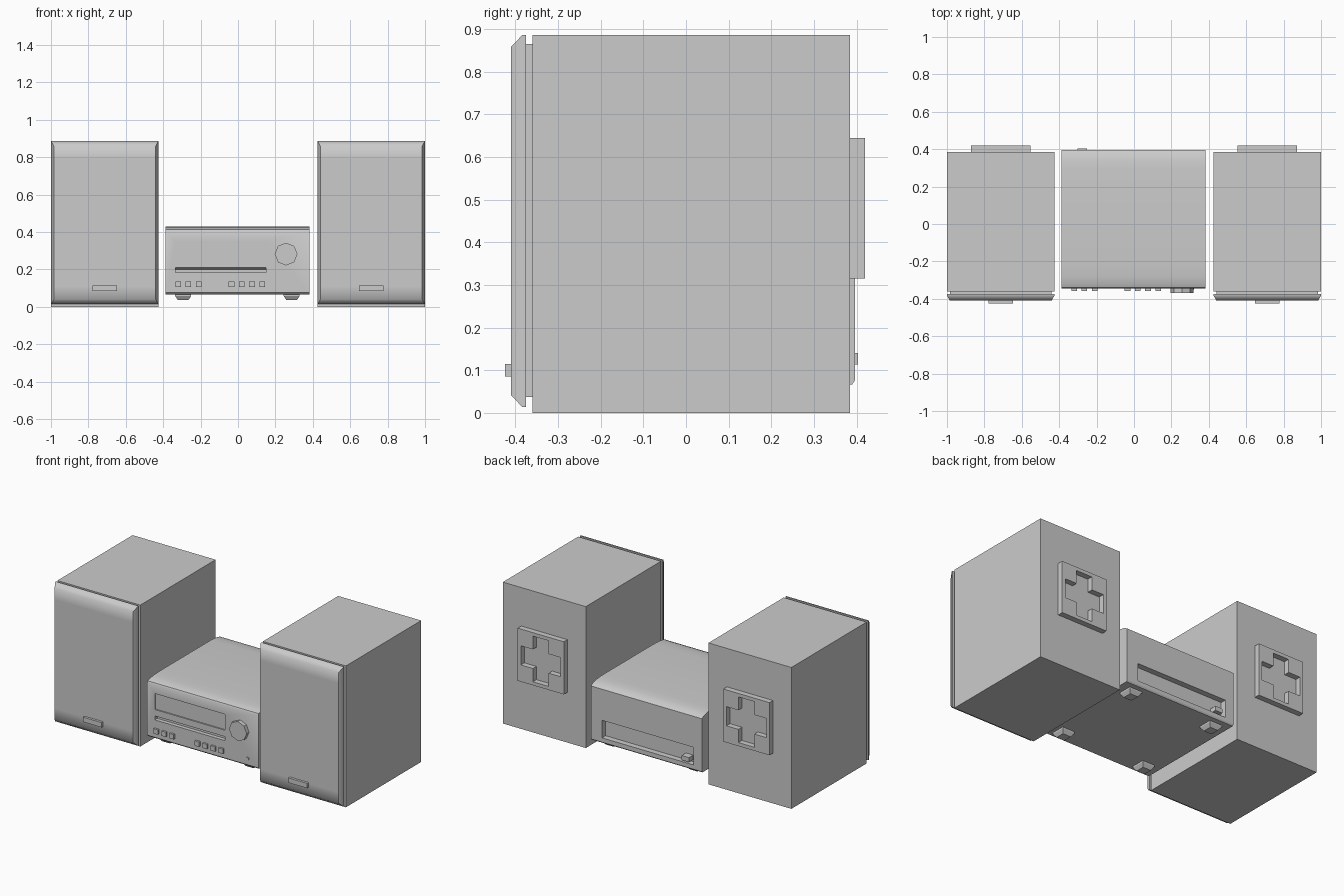
import bpy, bmesh, math
from mathutils import Matrix

old = bpy.data.objects.get("Cube")
if old:
    bpy.data.objects.remove(old, do_unlink=True)

grey = bpy.data.materials.new("plain grey")
grey.use_nodes = True
COLOUR = (0.6, 0.6, 0.6, 1)
grey.diffuse_color = COLOUR
grey.node_tree.nodes["Principled BSDF"].inputs["Base Color"].default_value = COLOUR


def finish(name, bm):
    bmesh.ops.recalc_face_normals(bm, faces=bm.faces)
    mesh = bpy.data.meshes.new(name)
    bm.to_mesh(mesh)
    bm.free()
    mesh.materials.append(grey)
    ob = bpy.data.objects.new(name, mesh)
    bpy.context.collection.objects.link(ob)
    return ob


def add_box(bm, x, y, z):
    """Box given by its (low, high) range on each axis."""
    mid = [(a + b) / 2 for a, b in (x, y, z)]
    size = [b - a for a, b in (x, y, z)]
    bmesh.ops.create_cube(bm, size=1, matrix=Matrix.Translation(mid) @ Matrix.Diagonal((*size, 1)))


def box(name, x, y, z):
    bm = bmesh.new()
    add_box(bm, x, y, z)
    return finish(name, bm)


def loft(name, rings):
    """Closed solid through a list of vertex rings."""
    bm = bmesh.new()
    loops = [[bm.verts.new(p) for p in ring] for ring in rings]
    for a, b in zip(loops, loops[1:]):
        for i in range(len(a)):
            j = (i + 1) % len(a)
            bm.faces.new((a[i], a[j], b[j], b[i]))
    bm.faces.new(loops[0])
    bm.faces.new(loops[-1])
    return finish(name, bm)


def extrude_x(name, profile, x0, x1):
    return loft(name, [[(x, y, z) for y, z in profile] for x in (x0, x1)])


def disc(name, x, z, radius, y0, y1, sides):
    bm = bmesh.new()
    place = Matrix.Translation((x, (y0 + y1) / 2, z)) @ Matrix.Rotation(math.pi / 2, 4, 'X')
    bmesh.ops.create_cone(bm, cap_ends=True, segments=sides, radius1=radius, radius2=radius,
                          depth=y1 - y0, matrix=place)
    return finish(name, bm)


def smooth(ob, degrees):
    bpy.ops.object.select_all(action='DESELECT')
    ob.select_set(True)
    bpy.context.view_layer.objects.active = ob
    bpy.ops.object.shade_smooth_by_angle(angle=math.radians(degrees))


def carve(ob, cutters):
    for c in cutters:
        c.hide_render = True
        mod = ob.modifiers.new("cut", 'BOOLEAN')
        mod.operation = 'DIFFERENCE'
        mod.solver = 'EXACT'
        mod.object = c
    graph = bpy.context.evaluated_depsgraph_get()
    mesh = bpy.data.meshes.new_from_object(ob.evaluated_get(graph))
    ob.modifiers.clear()
    ob.data = mesh
    for c in cutters:
        bpy.data.objects.remove(c, do_unlink=True)


# Speakers
def rectangle(cx, cz, w, h, y):
    return [(cx + sx * w, y, cz + sz * h) for sx, sz in ((-1, -1), (1, -1), (1, 1), (-1, 1))]


BACK = 0.385
for side, cx in (("right", -0.7125), ("left", 0.7125)):
    box(side + "_speaker_cabinet", (cx - 0.2875, cx + 0.2875), (-0.36, BACK), (0, 0.886))
    box(side + "_speaker_neck", (cx - 0.272, cx + 0.272), (-0.376, -0.36), (0.037, 0.865))
    # Grille with chamfered rim, softened at top and bottom
    steps = [(0.2865, 0.436, -0.375), (0.2865, 0.436, -0.384),
             (0.272, 0.409, -0.41), (0.27, 0.34, -0.41)]
    grille = loft(side + "_speaker_grille", [rectangle(cx, 0.45, *s) for s in steps])
    smooth(grille, 50)
    box(side + "_speaker_badge", (cx - 0.065, cx + 0.065), (-0.425, -0.41), (0.085, 0.115))

    # Rear plate with a cross-shaped recess: corner blocks joined by thin rails
    bm = bmesh.new()
    cz, w, h, corner, rail = 0.48, 0.16, 0.165, 0.105, 0.022
    depth = (BACK, 0.42)
    for s in (-1, 1):
        for t in (-1, 1):
            add_box(bm, sorted((cx + s * w, cx + s * (w - corner))), depth,
                    sorted((cz + t * h, cz + t * (h - corner))))
        add_box(bm, sorted((cx + s * w, cx + s * (w - rail))), depth,
                (cz - h + corner, cz + h - corner))
        add_box(bm, (cx - w + corner, cx + w - corner), depth,
                sorted((cz + s * h, cz + s * (h - rail))))
    finish(side + "_speaker_rear_plate", bm)

# Receiver case with a softly rounded top
FRONT = -0.345
case = extrude_x("receiver_case", [
    (-0.335, 0.067), (FRONT, 0.076), (FRONT, 0.405), (-0.34, 0.414), (-0.32, 0.422),
    (-0.28, 0.427), (-0.22, 0.43), (0.29, 0.43), (0.34, 0.426), (0.375, 0.418),
    (0.396, 0.405), (0.396, 0.076), (0.39, 0.067)], -0.388, 0.382)
carve(case, [
    box("display_cutter", (-0.335, 0.15), (-0.4, FRONT + 0.008), (0.25, 0.35)),
    extrude_x("slot_cutter", [(-0.4, 0.185), (-0.4, 0.21), (FRONT, 0.21),
                              (-0.32, 0.2), (-0.32, 0.185)], -0.335, 0.15),
    box("rear_cutter", (-0.33, 0.305), (0.36, 0.5), (0.1, 0.21)),
])
smooth(case, 30)

# Receiver controls
for i, x in enumerate((-0.32, -0.265, -0.21, -0.035, 0.02, 0.075, 0.13)):
    box(f"button_{i + 1}", (x - 0.015, x + 0.015), (FRONT - 0.013, FRONT), (0.105, 0.135))
disc("volume_knob", 0.257, 0.282, 0.061, FRONT - 0.024, FRONT, 8)
disc("headphone_socket", 0.31, 0.115, 0.01, FRONT - 0.006, FRONT, 8)
box("rear_connector", (-0.302, -0.252), (0.36, 0.403), (0.113, 0.141))

# Tapered feet
for x in (-0.293, 0.287):
    for y in (-0.265, 0.315):
        rings = [[(x + sx * r, y + sy * r, z) for sx, sy in ((-1, -1), (1, -1), (1, 1), (-1, 1))]
                 for r, z in ((0.043, 0.068), (0.043, 0.058), (0.028, 0.036))]
        loft(f"foot_{'right' if x < 0 else 'left'}_{'front' if y < 0 else 'back'}", rings)
